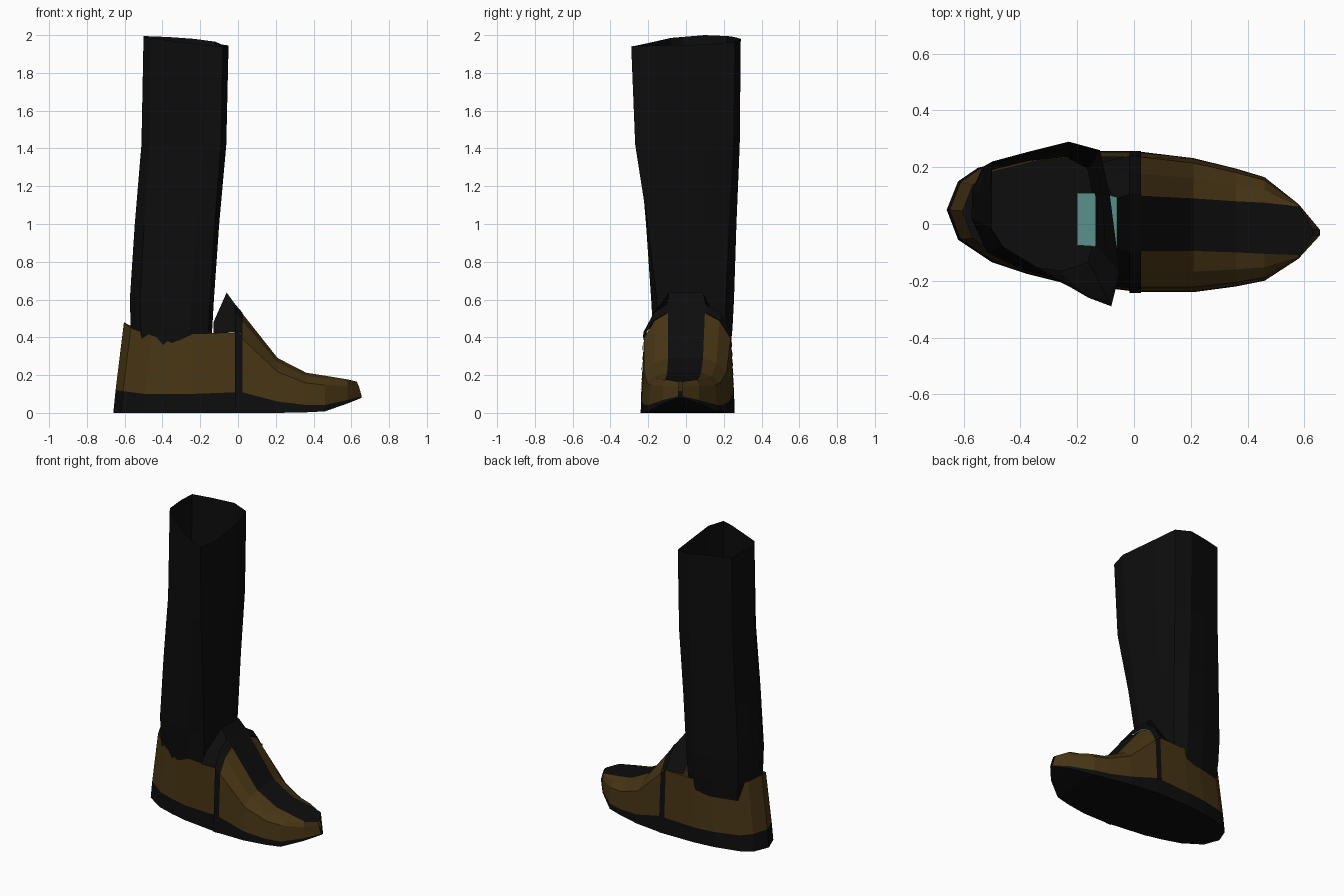
import bpy, bmesh
from mathutils import Vector

def material(name, rgb):
    m = bpy.data.materials.new(name)
    m.diffuse_color = (*rgb, 1)
    return m

BLACK = material("black", (0.004, 0.004, 0.004))
BROWN = material("brown", (0.062, 0.035, 0.007))
TEAL = material("teal", (0.16, 0.45, 0.41))
CORE = Vector((0, 0, 0.1))

def loft(name, rows, mat, closed=False, cap=False):
    """Bridge rows of points with quads and face them away from the core."""
    bm = bmesh.new()
    vs = [[bm.verts.new(p) for p in r] for r in rows]
    n = len(rows[0])
    for a, b in zip(vs, vs[1:]):
        for i in range(n if closed else n - 1):
            j = (i + 1) % n
            bm.faces.new((a[i], a[j], b[j], b[i]))
    if cap:
        bm.faces.new(vs[0])
    bmesh.ops.recalc_face_normals(bm, faces=bm.faces)
    bm.normal_update()
    if sum(f.normal.dot(f.calc_center_median() - CORE) * f.calc_area() for f in bm.faces) < 0:
        bmesh.ops.reverse_faces(bm, faces=bm.faces)
    me = bpy.data.meshes.new(name)
    bm.to_mesh(me)
    bm.free()
    me.materials.append(mat)
    ob = bpy.data.objects.new(name, me)
    bpy.context.collection.objects.link(ob)
    return ob

def section(x, yl, yr, zb, zband, ztop, sl, sr, lean=0.0):
    """Foot cross-section: sole edge, band, side, shoulder and strip edge, left then right."""
    def side(y, s):
        h = ztop - zband
        return [(x - lean * f, y + (s - y) * k, z) for f, k, z in (
            (0, 0, zb), (0, 0.02, zband), (0.6, 0.12, zband + 0.68 * h),
            (0.9, 0.5, zband + 0.9 * h), (1, 1, ztop))]
    return side(yl, sl) + side(yr, sr)[::-1]

# Front of the foot
foot = [section(*s) for s in (
    (0.02, -0.24, 0.255, 0, 0.11, 0.53, -0.095, 0.10),
    (0.21, -0.24, 0.232, 0, 0.06, 0.29, -0.095, 0.09),
    (0.36, -0.22, 0.195, 0.003, 0.042, 0.213, -0.10, 0.08),
    (0.46, -0.20, 0.165, 0.008, 0.042, 0.197, -0.105, 0.075),
    (0.58, -0.122, 0.07, 0.05, 0.068, 0.177, -0.11, 0.062),
    (0.655, -0.04, -0.02, 0.08, 0.088, 0.165, -0.04, -0.02, 0.025))]
loft("vamp_near_side", [r[1:5] for r in foot], BROWN)
loft("vamp_far_side", [r[5:9] for r in foot], BROWN)
loft("toe_strip", [r[4:6] for r in foot], BLACK)
loft("front_sole", [[r[i] for i in (8, 9, 0, 1)] for r in foot], BLACK)

# Strap between vamp and heel
strap = [section(-0.015, -0.243, 0.258, 0, 0.11, 0.575, -0.1, 0.105),
         section(0.024, -0.243, 0.258, 0, 0.11, 0.53, -0.1, 0.105)]
loft("strap", strap, BLACK)

# Tongue rising behind the strap, with a coloured lining
half = [(-0.13, 0.215, 0.42), (-0.13, 0.165, 0.48), (-0.06, 0.09, 0.637)]
back = [(x, -y, z) for x, y, z in half] + half[::-1]
loft("tongue", [strap[0][2:8], back], BLACK)
loft("tongue_lining", [[(-0.06, -0.085, 0.635), (-0.06, 0.095, 0.635)],
                       [(-0.125, -0.08, 0.47), (-0.125, 0.11, 0.47)],
                       [(-0.2, -0.075, 0.30), (-0.2, 0.11, 0.30)]], TEAL)

# Heel: outline x, y, band height, top height
heel = [(0.02, -0.24, 0.11, 0.425), (-0.26, -0.205, 0.10, 0.42), (-0.38, -0.175, 0.10, 0.37),
        (-0.50, -0.135, 0.10, 0.41), (-0.62, -0.055, 0.115, 0.45), (-0.66, 0.05, 0.12, 0.48),
        (-0.62, 0.15, 0.115, 0.46), (-0.55, 0.198, 0.105, 0.42), (-0.38, 0.24, 0.10, 0.37),
        (-0.24, 0.255, 0.10, 0.42), (0.02, 0.258, 0.11, 0.425)]
floor = [(x, y, 0) for x, y, b, t in heel]
band = [(x * 0.982, y * 0.985, b) for x, y, b, t in heel]
rim = [(x * 0.915, y * 0.92, t) for x, y, b, t in heel]
loft("heel_sole", [floor, band], BLACK, cap=True)
loft("heel_upper", [band, rim], BROWN)

# Tall leg: blend from the ankle outline to the flared top outline
ankle = [(-0.575, 0.02), (-0.572, 0.12), (-0.535, 0.2), (-0.37, 0.24), (-0.23, 0.253), (-0.15, 0.21),
         (-0.13, 0.10), (-0.13, -0.08), (-0.15, -0.15), (-0.25, -0.182), (-0.4, -0.16), (-0.52, -0.1)]
top = [(-0.5, -0.02, 1.99), (-0.5, 0.1, 2.0), (-0.5, 0.22, 1.995), (-0.37, 0.255, 1.99),
       (-0.23, 0.29, 1.98), (-0.12, 0.26, 1.965), (-0.085, 0.1, 1.95), (-0.05, -0.17, 1.945),
       (-0.08, -0.29, 1.94), (-0.16, -0.26, 1.945), (-0.28, -0.19, 1.96), (-0.46, -0.08, 1.985)]
rows = []
for z, t, s in ((0.33, 0, 0.92), (0.45, 0, 0.97), (0.6, 0.03, 1), (1.0, 0.38, 1), (1.42, 0.85, 1)):
    rows.append([(-0.33 + s * (a[0] + t * (b[0] - a[0]) + 0.33),
                  0.03 + s * (a[1] + t * (b[1] - a[1]) - 0.03), z) for a, b in zip(ankle, top)])
loft("leg", rows + [top], BLACK, closed=True)
